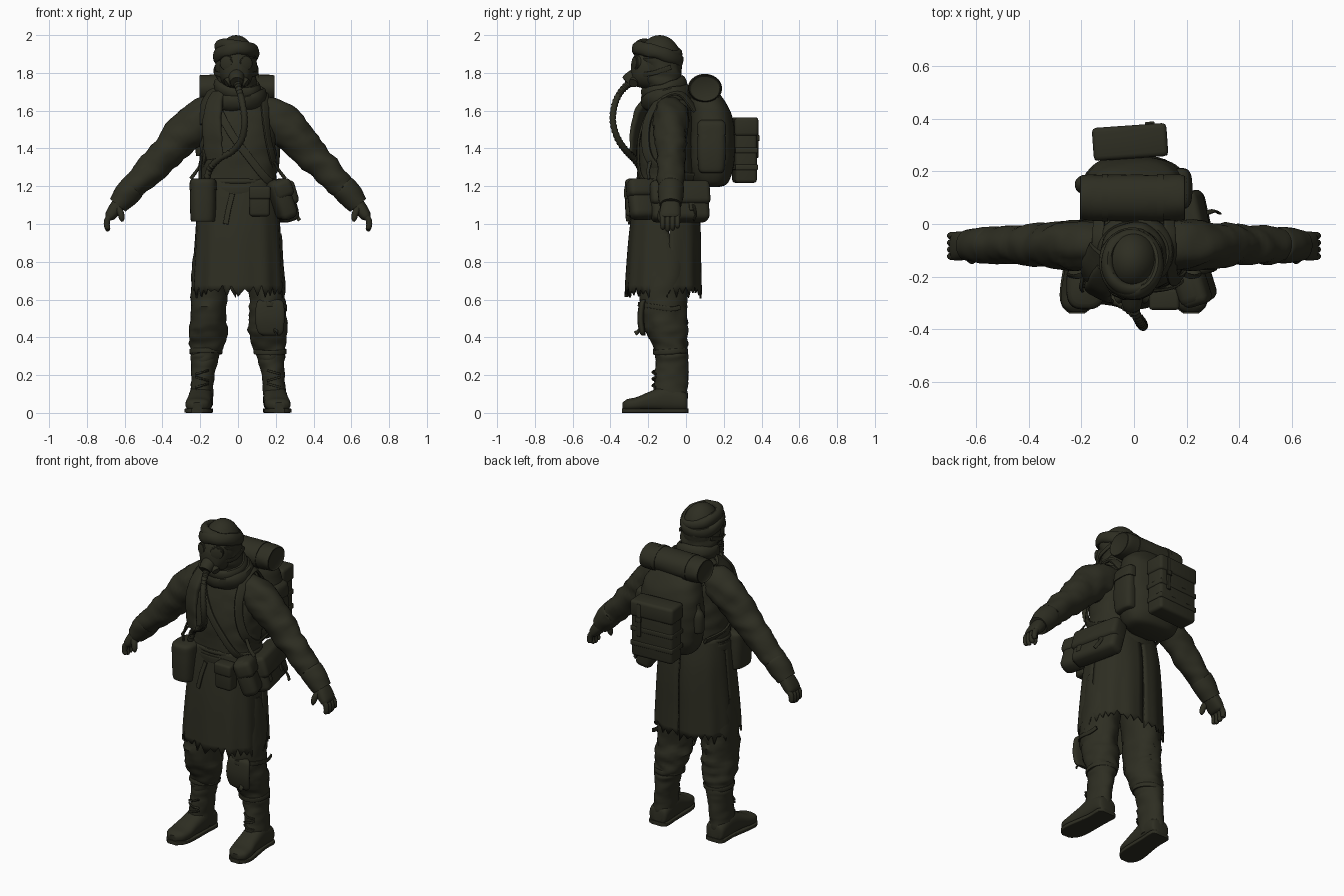
import bpy, bmesh, math, random
from mathutils import Vector, Matrix, noise

random.seed(4)
X, Y, Z = Vector((1, 0, 0)), Vector((0, 1, 0)), Vector((0, 0, 1))
mat = bpy.data.materials.new("dark_olive")
mat.diffuse_color = (0.027, 0.027, 0.016, 1)


def finish(name, bm):
    bmesh.ops.recalc_face_normals(bm, faces=bm.faces[:])
    me = bpy.data.meshes.new(name)
    bm.to_mesh(me)
    bm.free()
    me.materials.append(mat)
    ob = bpy.data.objects.new(name, me)
    bpy.context.collection.objects.link(ob)
    return ob


def spline(rows, sub, closed):
    """Catmull-Rom through rows of numbers"""
    n, out = len(rows), []
    get = lambda i: rows[i % n] if closed else rows[max(0, min(n - 1, i))]
    for i in range(n if closed else n - 1):
        p = [get(i + k) for k in (-1, 0, 1, 2)]
        for s in range(sub):
            t = s / sub
            out.append([0.5 * (2 * b + (c - a) * t + (2 * a - 5 * b + 4 * c - d) * t * t
                        + (3 * b - a - 3 * c + d) * t ** 3) for a, b, c, d in zip(*p)])
    return out if closed else out + [list(rows[-1])]


def spow(v, p):
    return math.copysign(abs(v) ** (2 / p), v)


def sweep(name, rows, axes=None, ref=None, centre=None, n=28, p=2, sub=5, closed=False,
          wr=0.0, fr=9, ribs=0.0, flip=1):
    """Skin through rows (x, y, z, half_a, half_b): fixed ring axes, or rings across the path"""
    rows = spline([(r[0] * flip,) + tuple(r[1:]) for r in rows], sub, closed)
    bm, rings, m = bmesh.new(), [], len(rows)
    pts = [Vector(r[:3]) for r in rows]
    for i, r in enumerate(rows):
        if axes:
            u, v = axes
        else:
            nxt = pts[(i + 1) % m] if closed else pts[min(i + 1, m - 1)]
            prv = pts[i - 1] if closed else pts[max(i - 1, 0)]
            t = (nxt - prv).normalized()
            v = (pts[i] - Vector(centre)) if centre else ref
            v = (v - t * v.dot(t)).normalized()
            u = t.cross(v)
        ring = []
        for k in range(n):
            a = 2 * math.pi * (k + 0.5) / n
            d = u * spow(math.cos(a), p) * r[3] + v * spow(math.sin(a), p) * r[4]
            f = 1 + (ribs if i % 2 else 0)
            if wr:  # cloth folds
                q = pts[i] + d
                f += wr * noise.noise(Vector((q.x * fr, q.y * fr, q.z * fr * 2)))
            ring.append(bm.verts.new(pts[i] + d * f))
        rings.append(ring)
    for i in range(m if closed else m - 1):
        A, B = rings[i], rings[(i + 1) % m]
        for k in range(n):
            bm.faces.new((A[k], A[(k + 1) % n], B[(k + 1) % n], B[k]))
    if not closed:
        bm.faces.new(rings[0])
        bm.faces.new(rings[-1])
    return finish(name, bm)


def loop(name, c, rx, ry, a, b, ky=0.0, kx=0.0, **kw):
    """Closed band round centre c, tilted by slopes ky and kx"""
    rows = []
    for i in range(16):
        t = i * math.pi / 8
        dx, dy = rx * math.cos(t), ry * math.sin(t)
        rows.append((c[0] + dx, c[1] + dy, c[2] + ky * dy + kx * dx, a, b))
    return sweep(name, rows, centre=c, closed=True, sub=4, n=12, **kw)


def strap(name, pts, w=0.02, t=0.006, centre=(0, -0.1, 1.4), flip=1):
    return sweep(name, [q + (w, t) for q in pts], centre=centre, n=12, p=5, flip=flip)


def box(name, c, size, bev=0.02, rot=(0, 0, 0)):
    bm = bmesh.new()
    bmesh.ops.create_cube(bm, size=1)
    bmesh.ops.scale(bm, vec=size, verts=bm.verts)
    bmesh.ops.bevel(bm, geom=bm.edges[:], offset=bev, segments=3, profile=0.5, affect='EDGES')
    R = Matrix.Rotation(rot[2], 3, 'Z') @ Matrix.Rotation(rot[1], 3, 'Y') @ Matrix.Rotation(rot[0], 3, 'X')
    for v in bm.verts:
        v.co = R @ v.co + Vector(c)
    return finish(name, bm)


def ball(name, c, r):
    bm = bmesh.new()
    bmesh.ops.create_uvsphere(bm, u_segments=32, v_segments=18, radius=1)
    for v in bm.verts:
        v.co = Vector((v.co.x * r[0], v.co.y * r[1], v.co.z * r[2])) + Vector(c)
    return finish(name, bm)


def skirt_panel(name, a0, a1, cols):
    """Open cloth sheet between two angles with a torn hem"""
    prof = spline([(1.24, -0.105, 0.2, 0.15), (1.1, -0.105, 0.215, 0.175), (0.95, -0.11, 0.225, 0.19),
                   (0.8, -0.115, 0.235, 0.197), (0.65, -0.118, 0.243, 0.203)], 4, False)
    bm, grid = bmesh.new(), []
    for j, (z, cy, rx, ry) in enumerate(prof):
        row, d = [], j / (len(prof) - 1)
        for i in range(cols + 1):
            a = math.radians(a0 + (a1 - a0) * i / cols)
            f = 1 + 0.02 * d * math.sin(a * 11)
            zz = z
            if j == len(prof) - 1:
                zz += random.uniform(0.0, 0.03) if i % 2 else -random.uniform(0.0, 0.045)
            row.append(bm.verts.new((rx * f * spow(math.cos(a), 2.5), cy + ry * f * spow(math.sin(a), 2.5), zz)))
        grid.append(row)
    for A, B in zip(grid, grid[1:]):
        for i in range(cols):
            bm.faces.new((A[i], A[i + 1], B[i + 1], B[i]))
    ob = finish(name, bm)
    ob.modifiers.new("thickness", 'SOLIDIFY').thickness = 0.01


# Coat and skirt
sweep("coat", [(0, -.105, 1.13, .2, .15), (0, -.105, 1.25, .203, .148), (0, -.105, 1.35, .203, .145),
               (0, -.1, 1.45, .203, .14), (0, -.09, 1.55, .195, .128), (0, -.08, 1.63, .165, .11),
               (0, -.085, 1.69, .12, .095), (0, -.1, 1.73, .09, .08)], (X, Y), n=48, p=2.4, wr=.06)
skirt_panel("skirt_front", 177, 363, 36)
skirt_panel("skirt_back_right", 4, 90, 16)
skirt_panel("skirt_back_left", 91, 176, 16)
loop("coat_hem_band", (0, -.105, 1.225), .205, .152, .012, .008)
loop("belt", (0, -.105, 1.18), .208, .16, .022, .006, p=4)
strap("belt_tail", [(-.03, -.275, 1.16), (-.05, -.29, 1.08), (-.065, -.3, 1.0)], .014, .005, (0, -.1, 1.1))

for s, side in ((1, "right"), (-1, "left")):
    # Sleeves, gloves
    sweep("sleeve_" + side, [(.1, -.08, 1.59, .09, .085), (.2, -.08, 1.55, .107, .096), (.29, -.08, 1.475, .1, .088),
                             (.37, -.08, 1.385, .089, .079), (.45, -.08, 1.305, .08, .073), (.53, -.08, 1.22, .07, .068),
                             (.6, -.08, 1.15, .06, .06)], ref=Y, wr=.17, fr=11, flip=s)
    sweep("glove_cuff_" + side, [(.555, -.08, 1.195, .062, .064), (.56, -.08, 1.19, .07, .069), (.6, -.08, 1.145, .066, .065),
                                 (.637, -.08, 1.1, .055, .058)], ref=Y, wr=.08, flip=s)
    sweep("palm_" + side, [(.62, -.08, 1.12, .038, .045), (.65, -.082, 1.08, .036, .054), (.675, -.085, 1.045, .03, .055),
                           (.685, -.085, 1.03, .02, .048)], ref=Y, p=2.5, flip=s)
    for k in range(4):
        y, e = -.045 - .026 * k, (.02, .004, 0, .008)[k]
        sweep("finger_" + side, [(.67, y, 1.05, .017, .015), (.69, y, 1.025, .017, .015), (.695, y, .995, .016, .014),
                                 (.688, y, .97 + e, .013, .012), (.684, y, .962 + e, .004, .004)], ref=Y, n=12, flip=s)
    sweep("thumb_" + side, [(.638, -.11, 1.09, .02, .02), (.622, -.13, 1.06, .018, .018), (.615, -.137, 1.03, .015, .015),
                            (.613, -.138, 1.012, .005, .005)], ref=Y, n=12, flip=s)
    # Trousers, boots
    sweep("trouser_" + side, [(.175, -.08, .27, .06, .075), (.17, -.08, .32, .08, .085), (.163, -.088, .37, .094, .095),
                              (.157, -.105, .44, .102, .113), (.158, -.12, .54, .094, .123), (.15, -.115, .68, .1, .125),
                              (.115, -.105, .95, .11, .13)], (X, Y), wr=.14, fr=13, flip=s)
    sweep("boot_shaft_" + side, [(.195, -.075, .04, .06, .08), (.192, -.08, .12, .061, .09), (.186, -.078, .2, .062, .088),
                                 (.178, -.075, .27, .07, .085), (.175, -.075, .3, .075, .087), (.175, -.075, .315, .073, .086)],
          (X, Y), wr=.1, fr=14, flip=s)
    sweep("boot_foot_" + side, [(.195, .008, .05, .04, .04), (.195, -.01, .06, .06, .055), (.197, -.1, .075, .063, .07),
                                (.203, -.19, .062, .064, .052), (.21, -.26, .047, .068, .037), (.215, -.31, .042, .058, .031),
                                (.217, -.335, .037, .028, .018)], (X, Z), p=2.6, flip=s)
    sweep("boot_sole_" + side, [(.195, .012, .012, .04, .012), (.195, -.01, .012, .063, .012), (.197, -.1, .012, .062, .012),
                                (.21, -.25, .012, .072, .012), (.215, -.31, .012, .06, .012), (.217, -.34, .012, .03, .012)],
          (X, Z), p=8, flip=s)
    for k in range(4):  # laces
        z, q = .11 + .035 * k, (-1) ** k
        strap("boot_lace_" + side, [(.155, -.16, z - .01 * q), (.19, -.177, z), (.225, -.16, z + .01 * q)], .006, .004,
              (.19, -.08, z), s)
    loop("leg_strap_" + side, (s * .17, -.082, .325), .082, .086, .013, .006, ky=.08 * s, p=4)
    # Pack straps over the shoulders
    strap("shoulder_strap_" + side, [(.13, .05, 1.6), (.135, -.03, 1.69), (.14, -.12, 1.675), (.145, -.195, 1.57),
                                     (.16, -.215, 1.45), (.185, -.19, 1.34), (.195, -.1, 1.27), (.16, .04, 1.25)], .024, .008, flip=s)
    strap("strap_tail_" + side, [(.19, -.19, 1.33), (.22, -.2, 1.28), (.25, -.195, 1.24)], .01, .004, flip=s)

# Knee guard
sweep("knee_guard", [(.168, -.218, .6, .05, .012), (.17, -.232, .58, .072, .016), (.168, -.24, .5, .078, .018),
                     (.172, -.232, .43, .068, .016), (.178, -.225, .41, .045, .01)], (X, Y), p=3)
strap("knee_guard_strap", [(.1, -.2, .57), (.17, -.25, .575), (.245, -.18, .565), (.255, -.08, .55), (.25, -.03, .56)],
      .012, .005, (.16, -.1, .56))
strap("loose_knee_tail", [(.2, -.24, .45), (.2, -.255, .43), (.2, -.27, .42)], .012, .005, (.16, -.1, .5))

# Head, mask, hose
ball("hooded_head", (-.01, -.14, 1.85), (.106, .12, .15))
sweep("hood_drape", [(0, -.1, 1.66, .13, .1), (-.003, -.115, 1.73, .108, .1), (-.008, -.128, 1.8, .11, .105),
                     (-.01, -.14, 1.88, .108, .118)], (X, Y), wr=.12, fr=14, n=36)
loop("turban_roll_lower", (-.01, -.15, 1.895), .101, .114, .036, .022, ky=-.32, kx=.12, wr=.15, fr=16)
loop("turban_roll_upper", (-.01, -.147, 1.92), .092, .104, .032, .023, ky=-.22, kx=-.22, wr=.15, fr=16)
sweep("mask_face", [(-.01, -.19, 1.82, .092, .11), (-.01, -.235, 1.82, .085, .1), (-.01, -.27, 1.815, .064, .085),
                    (-.01, -.29, 1.8, .03, .05)], (X, Z), p=2.3)
sweep("mask_snout", [(-.008, -.25, 1.79, .045, .045), (-.008, -.295, 1.765, .04, .04), (-.007, -.315, 1.75, .034, .034)], ref=X)
for s in (1, -1):
    c = Vector((-.01 + s * .047, -.262, 1.852))
    d = Vector((s * .45, -1, .05)).normalized()
    sweep("lens_rim", [tuple(c + d * k) + (r, r) for k, r in ((-.03, .04), (.008, .04), (.012, .036))], ref=Z, sub=1)
    sweep("lens_glass", [tuple(c + d * k) + (r, r) for k, r in ((0, .031), (.015, .031), (.018, .02))], ref=Z, sub=1)
    sweep("mask_filter", [(-.008 + s * .03, -.27, 1.76, .024, .024), (-.008 + s * .055, -.28, 1.745, .024, .024)], ref=Z, sub=1)
    strap("mask_strap", [(-.01 + s * .07, -.24, 1.79), (-.01 + s * .112, -.17, 1.8), (-.01 + s * .108, -.08, 1.83)],
          .012, .005, (-.01, -.14, 1.82))
sweep("breathing_hose", [(-.005, -.3, 1.745, .022, .022), (.008, -.345, 1.7, .019, .019), (.025, -.378, 1.63, .019, .019),
                         (.035, -.387, 1.54, .019, .019), (.02, -.36, 1.45, .019, .019), (-.03, -.315, 1.385, .019, .019),
                         (-.1, -.275, 1.345, .019, .019), (-.15, -.24, 1.29, .019, .019), (-.17, -.23, 1.22, .019, .019)],
      ref=X, sub=8, n=14, ribs=-.2)

# Scarf
loop("cowl_lower", (0, -.1, 1.665), .13, .113, .045, .024, ky=.2, kx=.08, wr=.3, fr=13)
loop("cowl_upper", (-.003, -.115, 1.72), .105, .1, .036, .022, ky=.28, kx=-.1, wr=.3, fr=13)
sweep("scarf_end", [(-.1, -.17, 1.69, .04, .025), (-.13, -.235, 1.6, .05, .022), (-.137, -.262, 1.5, .056, .018),
                    (-.13, -.27, 1.42, .055, .014), (-.12, -.275, 1.345, .048, .008)], centre=(-.05, -.1, 1.45), p=3, wr=.2)
sweep("scarf_fold", [(-.13, -.1, 1.7, .05, .02), (-.165, -.18, 1.62, .045, .018), (-.175, -.21, 1.53, .035, .012)],
      centre=(0, -.1, 1.45), p=3, wr=.2)

# Cross strap, belt pouches, hip bag
strap("cross_strap", [(-.1, .04, 1.62), (-.12, -.06, 1.69), (-.1, -.19, 1.6), (-.03, -.245, 1.47), (.06, -.255, 1.35),
                      (.15, -.235, 1.24), (.22, -.16, 1.19)], .02, .007)
sweep("canister_pouch", [(-.185, -.235, 1.015, .058, .075), (-.185, -.235, 1.025, .066, .084), (-.185, -.235, 1.12, .07, .088),
                         (-.185, -.235, 1.2, .068, .086)], (X, Y), p=3)
sweep("canister_lid", [(-.185, -.235, 1.18, .073, .09), (-.185, -.235, 1.225, .07, .087), (-.185, -.235, 1.24, .055, .07)], (X, Y), p=3)
strap("canister_strap", [(-.2, -.25, 1.24), (-.2, -.24, 1.3), (-.19, -.19, 1.38)], .012, .005)
box("centre_pouch", (.115, -.282, 1.115), (.11, .075, .15), .018)
box("centre_pouch_flap", (.115, -.287, 1.165), (.116, .08, .07), .014)
box("side_pouch", (.232, -.235, 1.13), (.1, .14, .22), .035, (0, -.35, .3))
box("side_pouch_flap", (.226, -.24, 1.185), (.106, .145, .1), .028, (0, -.35, .3))
box("hip_bag", (.228, -.035, 1.115), (.1, .31, .21), .03, (0, -.3, .22))
box("hip_bag_flap", (.228, -.035, 1.16), (.112, .32, .13), .026, (0, -.3, .22))
for y in (-.12, .03):
    box("hip_bag_buckle", (.275 - y * .22, y, 1.11), (.012, .03, .08), .005, (0, -.3, .22))
strap("hip_bag_tail", [(.27, .04, 1.1), (.305, .05, 1.05), (.325, .04, 1.02)], .01, .004)

# Backpack, bedroll, box pouch
sweep("backpack", [(0, .12, 1.195, .08, .05), (0, .13, 1.215, .15, .09), (0, .135, 1.29, .185, .115), (0, .138, 1.42, .195, .122),
                   (0, .135, 1.54, .188, .115), (0, .12, 1.63, .165, .1), (0, .1, 1.7, .11, .07)], (X, Y), n=40, p=2.5, wr=.04)
sweep("pack_side_pocket", [(.17, .135, 1.27, .03, .05), (.175, .135, 1.29, .04, .068), (.18, .135, 1.4, .042, .075),
                           (.172, .135, 1.53, .036, .068), (.168, .135, 1.545, .025, .055)], (X, Y), p=3)
sweep("pack_side_flap", [(.178, .135, 1.47, .044, .078), (.174, .135, 1.53, .04, .074), (.168, .135, 1.55, .025, .055)], (X, Y), p=3)
sweep("hanging_bottle", [(-.19, .15, 1.36, .025, .025), (-.19, .15, 1.37, .034, .034), (-.19, .15, 1.46, .034, .034),
                         (-.19, .15, 1.5, .014, .014), (-.185, .15, 1.53, .014, .014)], (X, Y), n=16)
sweep("bedroll", [(-.2, .1, 1.718, .06, .07), (-.197, .1, 1.718, .07, .084), (-.1, .1, 1.718, .074, .088), (.1, .1, 1.718, .074, .088),
                  (.187, .1, 1.718, .07, .084), (.19, .1, 1.718, .06, .07)], (Z, Y), wr=.05, fr=14, n=32)
for x in (-.11, .1):
    sweep("bedroll_strap", [(x - .012, .1, 1.718, .077, .091), (x + .012, .1, 1.718, .077, .091)], (Z, Y), sub=1, n=32)
box("box_pouch", (-.015, .31, 1.385), (.27, .115, .335), .018, (0, 0, .07))
box("box_pouch_lid", (-.015, .312, 1.515), (.284, .126, .1), .018, (0, 0, .07))
for z in (1.39, 1.3):
    box("box_pouch_band", (-.015, .311, z), (.278, .121, .03), .006, (0, 0, .07))
box("box_pouch_strap", (.06, .377, 1.45), (.026, .012, .2), .004, (0, 0, .07))
box("box_pouch_buckle", (.06, .383, 1.455), (.036, .012, .03), .004, (0, 0, .07))

# Smooth cloth, sharp creases
for ob in bpy.data.objects:
    ob.select_set(True)
    bpy.context.view_layer.objects.active = ob
bpy.ops.object.shade_smooth_by_angle(angle=math.radians(40))
